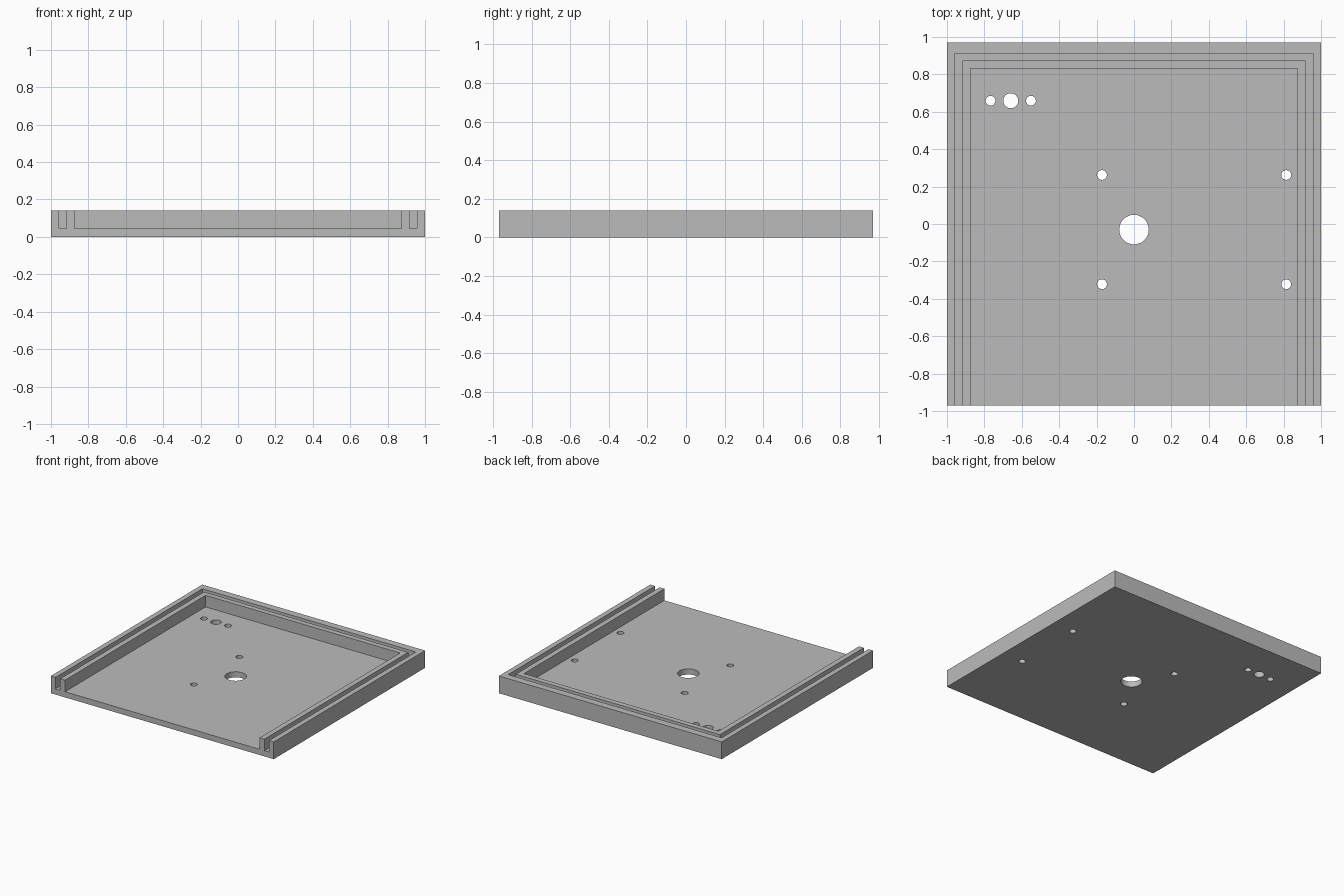
import bpy
import bmesh
from math import cos, sin, pi

default = bpy.data.objects.get("Cube")
if default:
    bpy.data.objects.remove(default, do_unlink=True)

DEPTH = 0.97      # half depth
HEIGHT = 0.14
FLOOR = 0.046
OPEN = -1.1       # cutters run past the open front

grey = bpy.data.materials.new("plain grey")
grey.use_nodes = True
grey.diffuse_color = (0.5, 0.5, 0.5, 1)
grey.node_tree.nodes["Principled BSDF"].inputs["Base Color"].default_value = (0.5, 0.5, 0.5, 1)


def prism(bm, outline, z0, z1):
    """Extrude a counter-clockwise outline from z0 to z1."""
    face = bm.faces.new([bm.verts.new((x, y, z0)) for x, y in outline])
    ret = bmesh.ops.extrude_face_region(bm, geom=[face], use_keep_orig=True)
    top = [v for v in ret["geom"] if isinstance(v, bmesh.types.BMVert)]
    bmesh.ops.translate(bm, verts=top, vec=(0, 0, z1 - z0))


def make_object(name, bm):
    bmesh.ops.recalc_face_normals(bm, faces=bm.faces)
    mesh = bpy.data.meshes.new(name)
    bm.to_mesh(mesh)
    bm.free()
    mesh.materials.append(grey)
    obj = bpy.data.objects.new(name, mesh)
    bpy.context.collection.objects.link(obj)
    return obj


def rectangle(half_x, y0, y1):
    return [(-half_x, y0), (half_x, y0), (half_x, y1), (-half_x, y1)]


def circle(x, y, r, sides=40):
    return [(x + r * cos(2 * pi * i / sides), y + r * sin(2 * pi * i / sides))
            for i in range(sides)]


# Solid tray block
bm = bmesh.new()
prism(bm, rectangle(1, -DEPTH, DEPTH), 0, HEIGHT)
tray = make_object("tray", bm)

# Pocket open at the front, and the U-shaped slot around it
bm = bmesh.new()
prism(bm, rectangle(0.873, OPEN, 0.831), FLOOR, HEIGHT + 0.1)
outer, inner = rectangle(0.958, OPEN, 0.911), rectangle(0.916, OPEN, 0.874)
slot = [outer[0], inner[0], inner[3], inner[2], inner[1], outer[1], outer[2], outer[3]]
prism(bm, slot, FLOOR, HEIGHT + 0.1)
pocket_cutter = make_object("pocket_cutter", bm)

# Through holes: centre hole, four mounting holes, connector trio
bm = bmesh.new()
holes = [(0, -0.03, 0.079), (-0.659, 0.659, 0.04)]
holes += [(x, y, 0.026) for x in (-0.171, 0.814) for y in (0.262, -0.322)]
holes += [(x, 0.659, 0.026) for x in (-0.767, -0.551)]
for x, y, r in holes:
    prism(bm, circle(x, y, r), -0.1, HEIGHT + 0.1)
hole_cutter = make_object("hole_cutter", bm)

for cutter in (pocket_cutter, hole_cutter):
    cutter.hide_render = True
    cutter.hide_viewport = True
    mod = tray.modifiers.new(cutter.name, 'BOOLEAN')
    mod.operation = 'DIFFERENCE'
    mod.solver = 'EXACT'
    mod.object = cutter

# Bake the cuts and drop the cutters
graph = bpy.context.evaluated_depsgraph_get()
cut_mesh = bpy.data.meshes.new_from_object(tray.evaluated_get(graph))
tray.modifiers.clear()
tray.data = cut_mesh
for cutter in (pocket_cutter, hole_cutter):
    bpy.data.objects.remove(cutter, do_unlink=True)

# Smooth hole walls, sharp edges elsewhere
bpy.ops.object.select_all(action='DESELECT')
tray.select_set(True)
bpy.context.view_layer.objects.active = tray
bpy.ops.object.shade_smooth_by_angle(angle=pi / 6)
